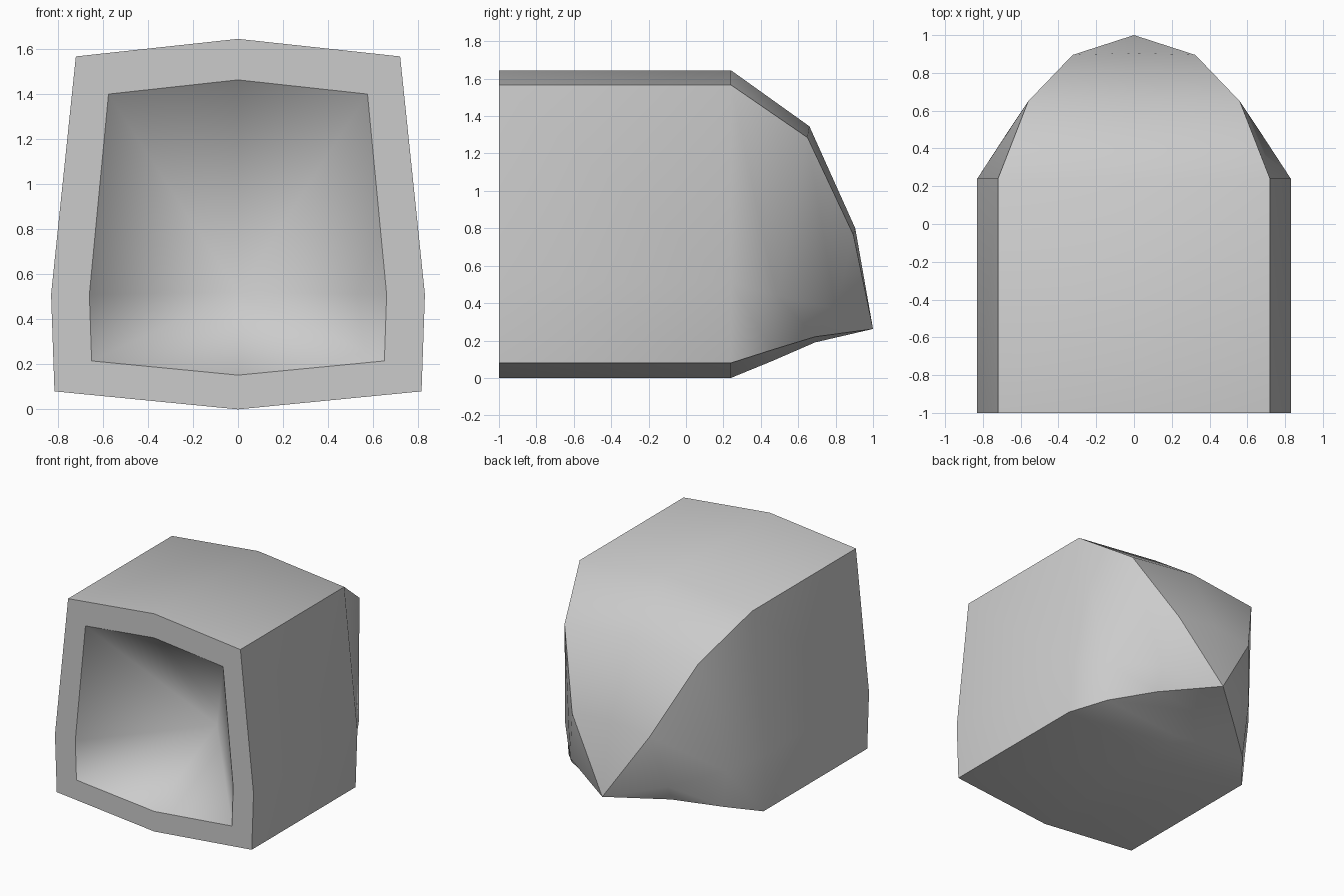
import bpy
import bmesh

cube = bpy.data.objects.get("Cube")
if cube:
    bpy.data.objects.remove(cube, do_unlink=True)

grey = bpy.data.materials.new("plain_grey")
grey.use_nodes = True
GREY = (0.6, 0.6, 0.6, 1.0)
grey.diffuse_color = GREY
grey.node_tree.nodes["Principled BSDF"].inputs["Base Color"].default_value = GREY

# Half sections: top middle, top corner, side, bottom corner, bottom middle
mouth = [(0, -1, 1.645), (0.72, -1, 1.567), (0.83, -1, 0.51), (0.815, -1, 0.08), (0, -1, 0)]
body_end = [(x, 0.24, z) for x, y, z in mouth]
shoulder = [(0, 0.66, 1.345), (0.56, 0.65, 1.285), (0.67, 0.485, 0.44),
            (0.635, 0.46, 0.15), (0, 0.46, 0.09)]
neck = [(0, 0.905, 0.8), (0.325, 0.895, 0.765), (0.41, 0.8, 0.37),
        (0.36, 0.69, 0.22), (0, 0.69, 0.19)]
opening = [(0, -1, 1.463), (0.575, -1, 1.4), (0.66, -1, 0.51), (0.65, -1, 0.215), (0, -1, 0.152)]
tip = (0, 1, 0.262)
pit = (0, -0.25, 0.52)
CORNERS = (1, 3, 5, 7)


def full_ring(bm, half):
    """Make the vertices of a half section and of its mirror image."""
    points = half + [(-x, y, z) for x, y, z in reversed(half[1:-1])]
    return [bm.verts.new(p) for p in points]


def bridge(bm, a, b):
    """Join two rings with quads."""
    for i in range(len(a)):
        j = (i + 1) % len(a)
        bm.faces.new((a[i], a[j], b[j], b[i]))


def close(bm, ring, point):
    """Close a ring with a fan to one point."""
    end = bm.verts.new(point)
    for i in range(len(ring)):
        bm.faces.new((ring[i], ring[(i + 1) % len(ring)], end))
    return end


bm = bmesh.new()

# Outer shell, with creases along its four corners
rings = [full_ring(bm, s) for s in (mouth, body_end, shoulder, neck)]
for a, b in zip(rings, rings[1:]):
    bridge(bm, a, b)
end = close(bm, rings[-1], tip)
for i in CORNERS:
    line = [r[i] for r in rings] + [end]
    for a, b in zip(line, line[1:]):
        bm.edges.get((a, b)).smooth = False

# Flat rim and the cavity that narrows to a pit
inner = full_ring(bm, opening)
bridge(bm, rings[0], inner)
close(bm, inner, pit)
for ring in (rings[0], inner):
    for i in range(len(ring)):
        bm.edges.get((ring[i], ring[i - 1])).smooth = False

bmesh.ops.recalc_face_normals(bm, faces=bm.faces)
for f in bm.faces:
    f.smooth = True

mesh = bpy.data.meshes.new("hollow_shell")
bm.to_mesh(mesh)
bm.free()
mesh.materials.append(grey)
shell = bpy.data.objects.new("hollow_shell", mesh)
bpy.context.collection.objects.link(shell)
